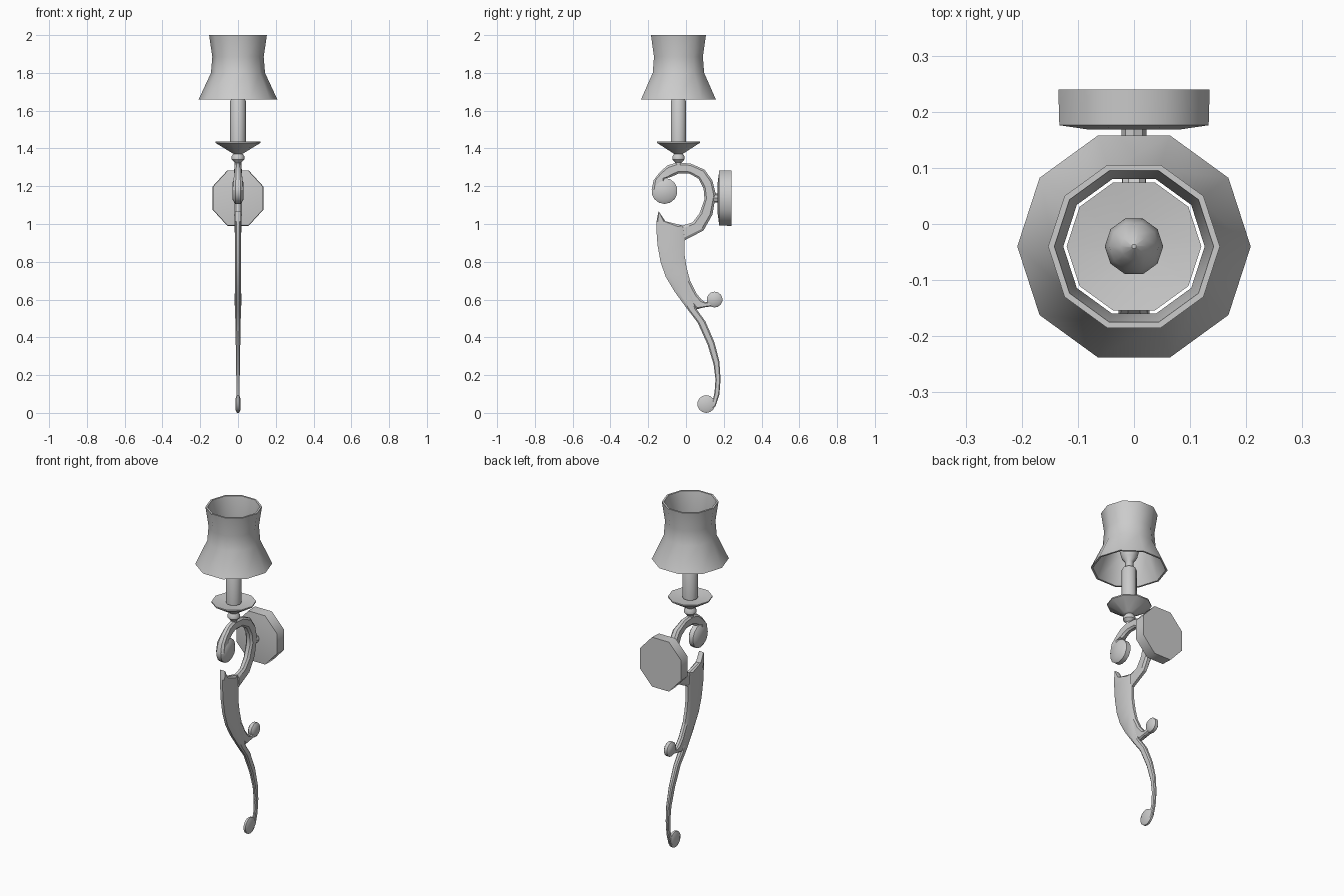
import bpy, math
from mathutils import Vector, Matrix

if "Cube" in bpy.data.objects:
    bpy.data.objects.remove(bpy.data.objects["Cube"])

AXIS_Y = -0.04  # the lamp column stands slightly in front of the origin


def make(name, verts, faces, angle=40):
    me = bpy.data.meshes.new(name)
    me.from_pydata(verts, [], faces)
    ob = bpy.data.objects.new(name, me)
    bpy.context.collection.objects.link(ob)
    bpy.ops.object.select_all(action='DESELECT')
    ob.select_set(True)
    bpy.context.view_layer.objects.active = ob
    bpy.ops.object.mode_set(mode='EDIT')
    bpy.ops.mesh.select_all(action='SELECT')
    bpy.ops.mesh.normals_make_consistent(inside=False)
    bpy.ops.object.mode_set(mode='OBJECT')
    bpy.ops.object.shade_smooth_by_angle(angle=math.radians(angle))
    return ob


def lathe(name, profile, sides, matrix, closed=False, phase=0.0, angle=40):
    """Spin (radius, height) pairs around local z, then place with matrix."""
    verts, faces, n = [], [], len(profile)
    for r, h in profile:
        for i in range(sides):
            a = phase + math.tau * i / sides
            verts.append(matrix @ Vector((r * math.cos(a), r * math.sin(a), h)))
    for k in range(n if closed else n - 1):
        a, b = k * sides, (k + 1) % n * sides
        for i in range(sides):
            j = (i + 1) % sides
            faces.append((a + i, a + j, b + j, b + i))
    if not closed:
        faces += [tuple(range(sides)), tuple(range((n - 1) * sides, n * sides))]
    return make(name, verts, faces, angle)


def ribbon(name, stations):
    """Chamfered bar in the yz plane: (y, z of one edge, y, z of other edge, half thickness)."""
    section = [(0, -.5), (.18, -1), (.82, -1), (1, -.5), (1, .5), (.82, 1), (.18, 1), (0, .5)]
    verts, faces, m = [], [], len(section)
    for y0, z0, y1, z1, t in stations:
        for f, s in section:
            verts.append((s * t, y0 + (y1 - y0) * f, z0 + (z1 - z0) * f))
    for k in range(len(stations) - 1):
        for i in range(m):
            j = (i + 1) % m
            faces.append((k * m + i, k * m + j, k * m + m + j, k * m + m + i))
    faces += [tuple(range(m)), tuple(range(len(verts) - m, len(verts)))]
    return make(name, verts, faces, 30)


def scroll_end(name, y, z, r, t):
    """Rounded disc lying in the yz plane."""
    place = Matrix.Translation((0, y, z)) @ Matrix.Rotation(math.pi / 2, 4, 'Y')
    prof = [(r * .7, -t), (r, -t * .5), (r, t * .5), (r * .7, t)]
    lathe(name, prof, 14, place)


# Lamp column
column = Matrix.Translation((0, AXIS_Y, 0))
lathe("lampshade", [(.208, 1.66), (.143, 1.80), (.136, 1.885), (.153, 2.0),
                    (.142, 2.0), (.126, 1.885), (.133, 1.80), (.197, 1.66)],
      10, column, closed=True)
lathe("bulb", [(.022, 1.65), (.022, 1.70), (.042, 1.725), (.052, 1.765),
               (.044, 1.805), (.024, 1.84), (.004, 1.86)], 10, column)
lathe("candle_tube", [(.042, 1.43), (.042, 1.65), (.036, 1.66)], 10, column)
lathe("drip_pan", [(.022, 1.37), (.035, 1.378), (.12, 1.43), (.12, 1.437),
                   (.04, 1.425)], 10, column)
lathe("column_bead", [(.018, 1.30), (.018, 1.325), (.034, 1.342), (.034, 1.358),
                      (.02, 1.378)], 10, column)

# Wall plate, slightly taller than wide, with its short stem
wall = (Matrix.Translation((0, 0, 1.137)) @ Matrix.Diagonal((1, 1, 1.09, 1))
        @ Matrix.Rotation(-math.pi / 2, 4, 'X'))
lathe("wall_plate", [(.085, .168), (.144, .176), (.146, .24)], 8, wall,
      phase=math.pi / 8, angle=50)
lathe("plate_stem", [(.022, .135), (.022, .175)], 8, wall)

# Upper C-shaped arm
ribbon("upper_arm", [
    (-.182, 1.18, -.11, 1.18, .026), (-.172, 1.23, -.11, 1.245, .024),
    (-.14, 1.273, -.087, 1.246, .020), (-.098, 1.31, -.075, 1.251, .018),
    (-.05, 1.325, -.04, 1.267, .017), (.024, 1.32, .018, 1.267, .018),
    (.098, 1.288, .066, 1.24, .021), (.14, 1.23, .093, 1.188, .022),
    (.158, 1.156, .098, 1.13, .022), (.14, 1.05, .071, 1.055, .020),
    (.093, .966, .034, 1.008, .018), (-.008, .913, -.018, .992, .016)])
scroll_end("upper_scroll", -.114, 1.175, .069, .028)

# Long S-shaped tail
ribbon("tail", [
    (-.146, 1.066, -.142, 1.064, .015), (-.156, 1.013, -.11, 1.015, .016),
    (-.156, .96, -.018, .992, .016), (-.151, .89, -.008, .913, .016),
    (-.135, .80, -.008, .84, .016), (-.108, .722, .003, .77, .016),
    (-.061, .643, .024, .69, .016), (.008, .548, .055, .55, .016),
    (.061, .479, .103, .484, .014), (.114, .362, .151, .373, .012),
    (.146, .257, .177, .272, .010), (.156, .177, .183, .177, .009),
    (.151, .108, .177, .098, .008), (.14, .061, .156, .034, .009),
    (.114, .05, .13, .008, .010)])
scroll_end("tail_scroll", .107, .047, .047, .012)

# Small side branch
ribbon("side_branch", [
    (-.018, .653, .018, .706, .0155), (.018, .59, .055, .632, .0155),
    (.055, .548, .082, .60, .0155), (.093, .558, .103, .585, .0155),
    (.135, .564, .124, .59, .0155)])
scroll_end("side_scroll", .151, .60, .042, .019)
